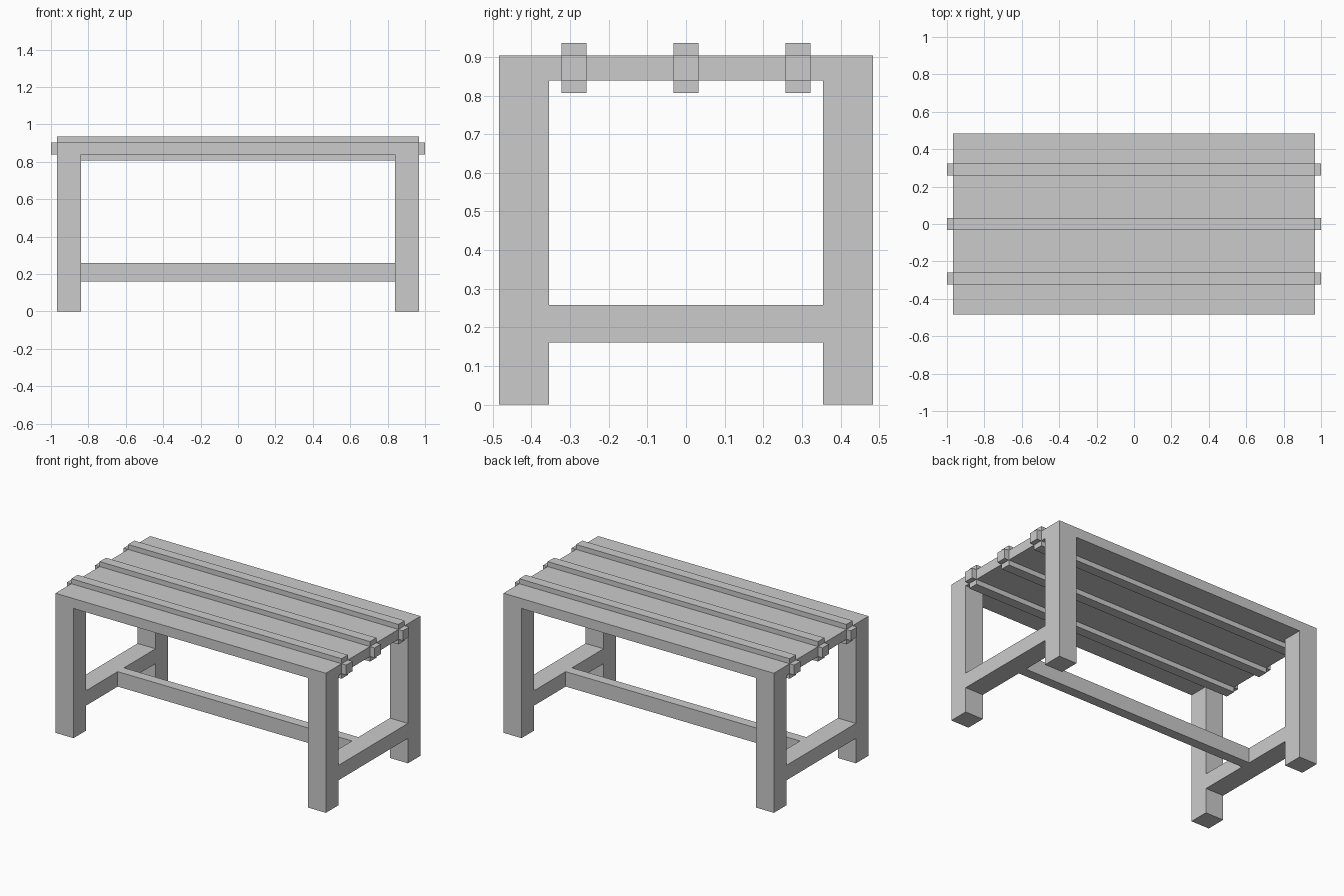
import bpy, bmesh
from mathutils import Vector

if "Cube" in bpy.data.objects:
    bpy.data.objects.remove(bpy.data.objects["Cube"])

U = 1 / 31  # modelling grid unit: half of the total length is 31 units


def prism(name, profile, y0, y1):
    """Extrude an (x, z) outline along y from y0 to y1 (grid units)."""
    bm = bmesh.new()
    face = bm.faces.new([bm.verts.new((x * U, y0 * U, z * U)) for x, z in profile])
    ext = bmesh.ops.extrude_face_region(bm, geom=[face])
    verts = [g for g in ext["geom"] if isinstance(g, bmesh.types.BMVert)]
    bmesh.ops.translate(bm, verts=verts, vec=Vector((0, (y1 - y0) * U, 0)))
    bmesh.ops.recalc_face_normals(bm, faces=bm.faces)
    mesh = bpy.data.meshes.new(name)
    bm.to_mesh(mesh)
    bm.free()
    obj = bpy.data.objects.new(name, mesh)
    bpy.context.collection.objects.link(obj)
    return obj


def box(name, x0, x1, y0, y1, z0, z1):
    return prism(name, [(x0, z0), (x1, z0), (x1, z1), (x0, z1)], y0, y1)


# Table top slab
box("table_top", -30, 30, -15, 15, 26, 28)

# Legs and the cross rail at each end
for side, x0, x1 in (("left", -30, -26), ("right", 26, 30)):
    box(f"{side}_front_leg", x0, x1, -15, -11, 0, 26)
    box(f"{side}_back_leg", x0, x1, 11, 15, 0, 26)
    box(f"{side}_cross_rail", x0, x1, -11, 11, 5, 8)

# Long stretcher joining the cross rails
box("stretcher", -26, 26, -1, 1, 5, 8)

# Battens running through the top, with a tab sticking out at each end
half = [(30, 25), (30, 26), (31, 26), (31, 28), (30, 28), (30, 29)]
batten = half + [(-x, z) for x, z in reversed(half)]
for name, y in (("front", -9), ("middle", 0), ("back", 9)):
    prism(f"{name}_batten", batten, y - 1, y + 1)
